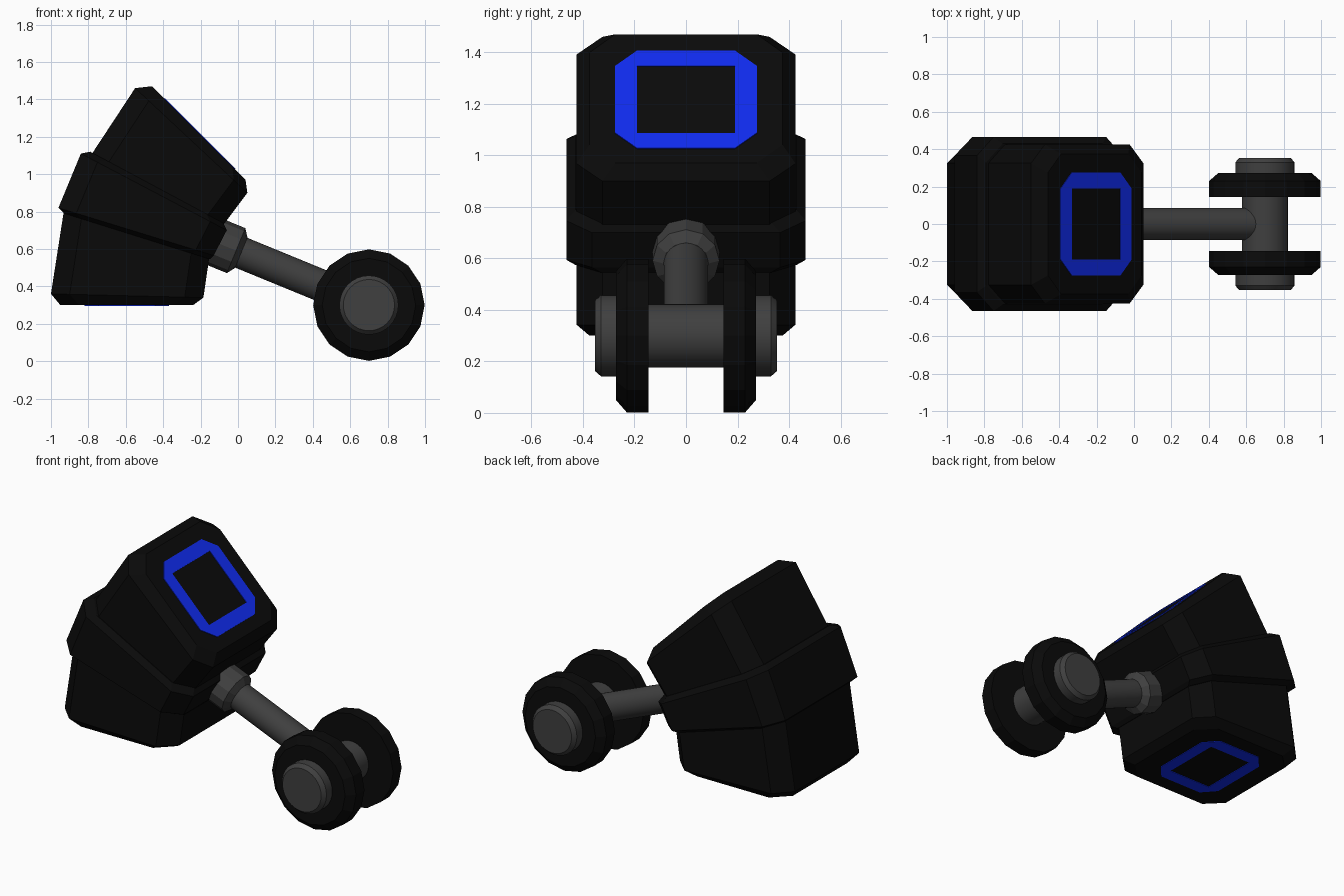
import bpy, bmesh, math
from mathutils import Vector, Matrix

if "Cube" in bpy.data.objects:
    bpy.data.objects.remove(bpy.data.objects["Cube"])


def material(name, rgb):
    m = bpy.data.materials.new(name)
    m.diffuse_color = (*rgb, 1)
    m.use_nodes = True
    m.node_tree.nodes["Principled BSDF"].inputs["Base Color"].default_value = m.diffuse_color
    return m


BLACK = material("black", (0.003, 0.003, 0.003))
GREY = material("dark_grey", (0.05, 0.05, 0.05))
BLUE = material("blue", (0.005, 0.025, 0.88))


def finish(name, bm, mat, smooth=False):
    bmesh.ops.recalc_face_normals(bm, faces=bm.faces)
    me = bpy.data.meshes.new(name)
    bm.to_mesh(me)
    bm.free()
    me.materials.append(mat)
    ob = bpy.data.objects.new(name, me)
    bpy.context.collection.objects.link(ob)
    if smooth:
        bpy.context.view_layer.objects.active = ob
        ob.select_set(True)
        bpy.ops.object.shade_smooth_by_angle(angle=math.radians(30))
        ob.select_set(False)
    return ob


def skin(bm, rings):
    # bridge successive rings of points and cap both ends
    rings = [[bm.verts.new(p) for p in r] for r in rings]
    n = len(rings[0])
    for a, b in zip(rings, rings[1:]):
        for i in range(n):
            j = (i + 1) % n
            bm.faces.new((a[i], a[j], b[j], b[i]))
    bm.faces.new(rings[0])
    bm.faces.new(rings[-1])


def octagon(left, right, hw, c=0.1):
    # corner-cut rectangle whose ends are two points in the xz plane
    l, r = Vector((left[0], 0, left[1])), Vector((right[0], 0, right[1]))
    d = (r - l).normalized() * c
    plan = [(l, hw - c), (l + d, hw), (r - d, hw), (r, hw - c)]
    return [p + Vector((0, y, 0)) for p, y in plan] + \
           [p - Vector((0, y, 0)) for p, y in reversed(plan)]


def block(name, sections):
    bm = bmesh.new()
    skin(bm, [octagon(*s) for s in sections])
    return finish(name, bm, BLACK)


def turned(name, start, direction, profile, sides, mat, smooth=True):
    # revolve (distance, radius) pairs around an axis
    rot = Vector(direction).to_track_quat('Z', 'Y').to_matrix().to_4x4()
    m = Matrix.Translation(start) @ rot
    bm = bmesh.new()
    skin(bm, [[m @ Vector((r * math.cos(a), r * math.sin(a), h))
               for a in (2 * math.pi * i / sides for i in range(sides))]
              for h, r in profile])
    return finish(name, bm, mat, smooth)


def frame(name, centre, u, normal, a, b, ia, ib):
    # octagonal outline with a rectangular opening, lying on a face
    centre, u, n = Vector(centre), Vector(u).normalized(), Vector(normal).normalized()
    v = Vector((0, 1, 0))
    outer = [(a, -ib), (a, ib), (ia, b), (-ia, b), (-a, ib), (-a, -ib), (-ia, -b), (ia, -b)]
    inner = [(ia, -ib), (ia, ib), (ia, ib), (-ia, ib), (-ia, ib), (-ia, -ib), (-ia, -ib), (ia, -ib)]
    bm = bmesh.new()
    loops = [[bm.verts.new(centre + u * x + v * y + n * h) for x, y in pts]
             for pts, h in ((outer, -0.01), (outer, 0.004), (inner, 0.004), (inner, -0.01))]
    for p, q in zip(loops, loops[1:] + loops[:1]):
        for i in range(8):
            j = (i + 1) % 8
            bm.faces.new((p[i], p[j], q[j], q[i]))
    bmesh.ops.remove_doubles(bm, verts=bm.verts, dist=0.0005)
    return finish(name, bm, BLUE)


# body: lower block, wedge band and upper block
block("lower_body", [
    ((-0.95, 0.30), (-0.24, 0.30), 0.375),
    ((-1.00, 0.36), (-0.185, 0.34), 0.425),
    ((-0.93, 0.81), (-0.15, 0.58), 0.425)])
block("middle_band", [
    ((-0.93, 0.79), (-0.15, 0.545), 0.43),
    ((-0.96, 0.82), (-0.13, 0.565), 0.465),
    ((-0.84, 1.11), (-0.06, 0.70), 0.465),
    ((-0.79, 1.12), (-0.08, 0.74), 0.43)])
block("upper_body", [
    ((-0.80, 1.08), (-0.10, 0.70), 0.425),
    ((-0.55, 1.46), (0.05, 0.90), 0.425),
    ((-0.46, 1.47), (0.04, 0.97), 0.375)])

# blue frames on the sloping top and on the underside
frame("top_frame", (-0.205, 0, 1.215), (1, 0, -1), (1, 0, 1), 0.268, 0.275, 0.184, 0.19)
frame("bottom_frame", (-0.595, 0, 0.30), (1, 0, 0), (0, 0, -1), 0.225, 0.275, 0.15, 0.19)

# rod and collar running from the body to the axle
hub = Vector((0.70, 0, 0.30))
start = Vector((-0.20, 0, 0.669))
axis = hub - start
turned("rod", start, axis, [(0, 0.086), (axis.length - 0.05, 0.086)], 32, GREY)
turned("collar", start, axis, [(0, 0.13), (0.205, 0.13), (0.235, 0.088)], 12, GREY, False)

# axle, wheels and hub caps
turned("axle", hub + Vector((0, -0.28, 0)), (0, 1, 0), [(0, 0.123), (0.56, 0.123)], 32, GREY)
for side, label in ((-1, "front"), (1, "back")):
    turned(label + "_wheel", hub, (0, side, 0),
           [(0.145, 0.298), (0.23, 0.298), (0.272, 0.25)], 16, BLACK, False)
    turned(label + "_hub_cap", hub, (0, side, 0),
           [(0.25, 0.158), (0.33, 0.158), (0.354, 0.137)], 32, GREY)
